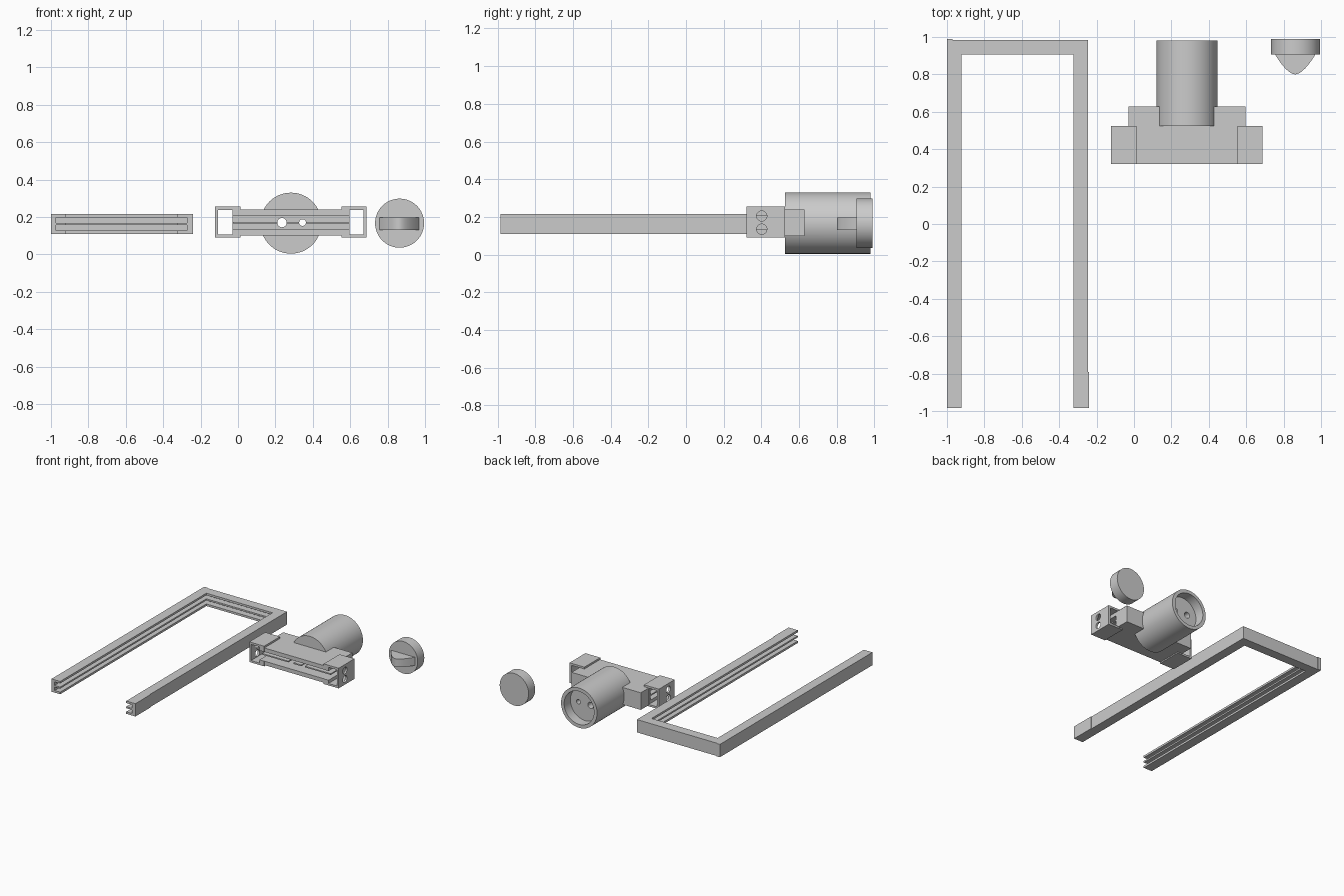
import bpy, bmesh, math
from mathutils import Matrix

if "Cube" in bpy.data.objects:
    bpy.data.objects.remove(bpy.data.objects["Cube"])

CX, CZ = 0.283, 0.167   # axis of the round socket


def finish(name, bm):
    bmesh.ops.recalc_face_normals(bm, faces=bm.faces)
    me = bpy.data.meshes.new(name)
    bm.to_mesh(me)
    bm.free()
    ob = bpy.data.objects.new(name, me)
    bpy.context.collection.objects.link(ob)
    return ob


def box(name, x0, x1, y0, y1, z0, z1):
    bm = bmesh.new()
    bmesh.ops.create_cube(bm, size=1)
    for v in bm.verts:
        v.co = ((x0 + x1) / 2 + v.co.x * (x1 - x0),
                (y0 + y1) / 2 + v.co.y * (y1 - y0),
                (z0 + z1) / 2 + v.co.z * (z1 - z0))
    return finish(name, bm)


def cyl(name, axis, r, a, b, p, q, n=64):
    """Cylinder along x (p, q = y, z) or along y (p, q = x, z), from a to b."""
    mid = (a + b) / 2
    if axis == 'x':
        m = Matrix.Translation((mid, p, q)) @ Matrix.Rotation(math.pi / 2, 4, 'Y')
    else:
        m = Matrix.Translation((p, mid, q)) @ Matrix.Rotation(math.pi / 2, 4, 'X')
    bm = bmesh.new()
    bmesh.ops.create_cone(bm, cap_ends=True, segments=n, radius1=r, radius2=r,
                          depth=b - a, matrix=m)
    return finish(name, bm)


def boolean(ob, others, op):
    for o in others:
        mod = ob.modifiers.new("bool", 'BOOLEAN')
        mod.operation, mod.solver, mod.object = op, 'EXACT', o
    dg = bpy.context.evaluated_depsgraph_get()
    me = bpy.data.meshes.new_from_object(ob.evaluated_get(dg))
    ob.modifiers.clear()
    ob.data = me
    for o in others:
        bpy.data.objects.remove(o, do_unlink=True)


def smooth(ob):
    bpy.ops.object.select_all(action='DESELECT')
    ob.select_set(True)
    bpy.context.view_layer.objects.active = ob
    bpy.ops.object.shade_smooth_by_angle(angle=math.radians(30))


# U-shaped rail: E-shaped section (inward offset, z) swept with mitred corners
L, R, F, B = -1.0, -0.245, -0.985, 0.985
wall, lip = 0.028, 0.078
section = [(0, 0.11), (lip, 0.11), (lip, 0.127), (wall, 0.127), (wall, 0.156),
           (lip, 0.156), (lip, 0.169), (wall, 0.169), (wall, 0.198),
           (lip, 0.198), (lip, 0.215), (0, 0.215)]
bm = bmesh.new()
rings = []
for x, s, y, t in ((L, 1, F, 0), (L, 1, B, -1), (R, -1, B, -1), (R, -1, F, 0)):
    rings.append([bm.verts.new((x + s * u, y + t * u, z)) for u, z in section])
n = len(section)
for a, b in zip(rings, rings[1:]):
    for i in range(n):
        bm.faces.new((a[i], a[(i + 1) % n], b[(i + 1) % n], b[i]))
bm.faces.new(rings[0])
bm.faces.new(rings[-1])
finish("frame_rail", bm)

# Small raised pads on the rail
box("frame_corner_pad", -1.0, -0.97, 0.98, 0.99, 0.11, 0.215)
box("frame_end_pad", -0.25, -0.24, -0.985, -0.79, 0.11, 0.215)

# Connector body with end sleeves and round socket
body = box("connector_body", -0.03, 0.597, 0.322, 0.628, 0.10, 0.24)
sleeves = []
for s in (-1, 1):
    xs = sorted((CX + s * 0.27, CX + s * 0.405))
    sleeves.append(box("sleeve", *xs, 0.32, 0.525, 0.09, 0.255))
boolean(body, sleeves + [cyl("socket", 'y', 0.163, 0.525, 0.98, CX, CZ)], 'UNION')

# Sleeve windows, front slot, socket recess and screw holes
cuts = [box("slot", -0.05, 0.616, 0.30, 0.50, 0.132, 0.208),
        cyl("recess", 'y', 0.135, 0.90, 1.1, CX, CZ)]
for s in (-1, 1):
    xs = sorted((CX + s * 0.3135, CX + s * 0.389))
    cuts.append(box("window", *xs, 0.2, 0.7, 0.106, 0.238))
    xs = sorted((CX + s * 0.35, CX + s * 0.45))
    for z in (0.135, 0.205):
        cuts.append(cyl("screw", 'x', 0.027, *xs, 0.402, z, 32))
boolean(body, cuts, 'DIFFERENCE')

# Rib dividing the slot
rib = box("slot_rib", -0.028, 0.595, 0.35, 0.505, 0.164, 0.174)

# Two holes running through rib, body and socket floor
for ob in (body, rib):
    boolean(ob, [cyl("bore_large", 'y', 0.025, 0.2, 1.1, 0.235, 0.17, 32),
                 cyl("bore_small", 'y', 0.018, 0.2, 1.1, 0.345, 0.17, 32)],
            'DIFFERENCE')
smooth(body)

# Plug disc
smooth(cyl("plug_disc", 'y', 0.131, 0.905, 0.99, 0.864, CZ))

# Curved finger grip on the plug
bm = bmesh.new()
N = 20
pts = []
for i in range(N + 1):
    t = -1 + 2 * i / N
    pts.append((0.862 + 0.108 * t, 0.80 + 0.107 * abs(t) ** 1.7))
lo = [bm.verts.new((x, y, 0.13)) for x, y in pts]
face = bm.faces.new(lo)
ext = bmesh.ops.extrude_face_region(bm, geom=[face])
for g in ext["geom"]:
    if isinstance(g, bmesh.types.BMVert):
        g.co.z = 0.197
smooth(finish("plug_grip", bm))
